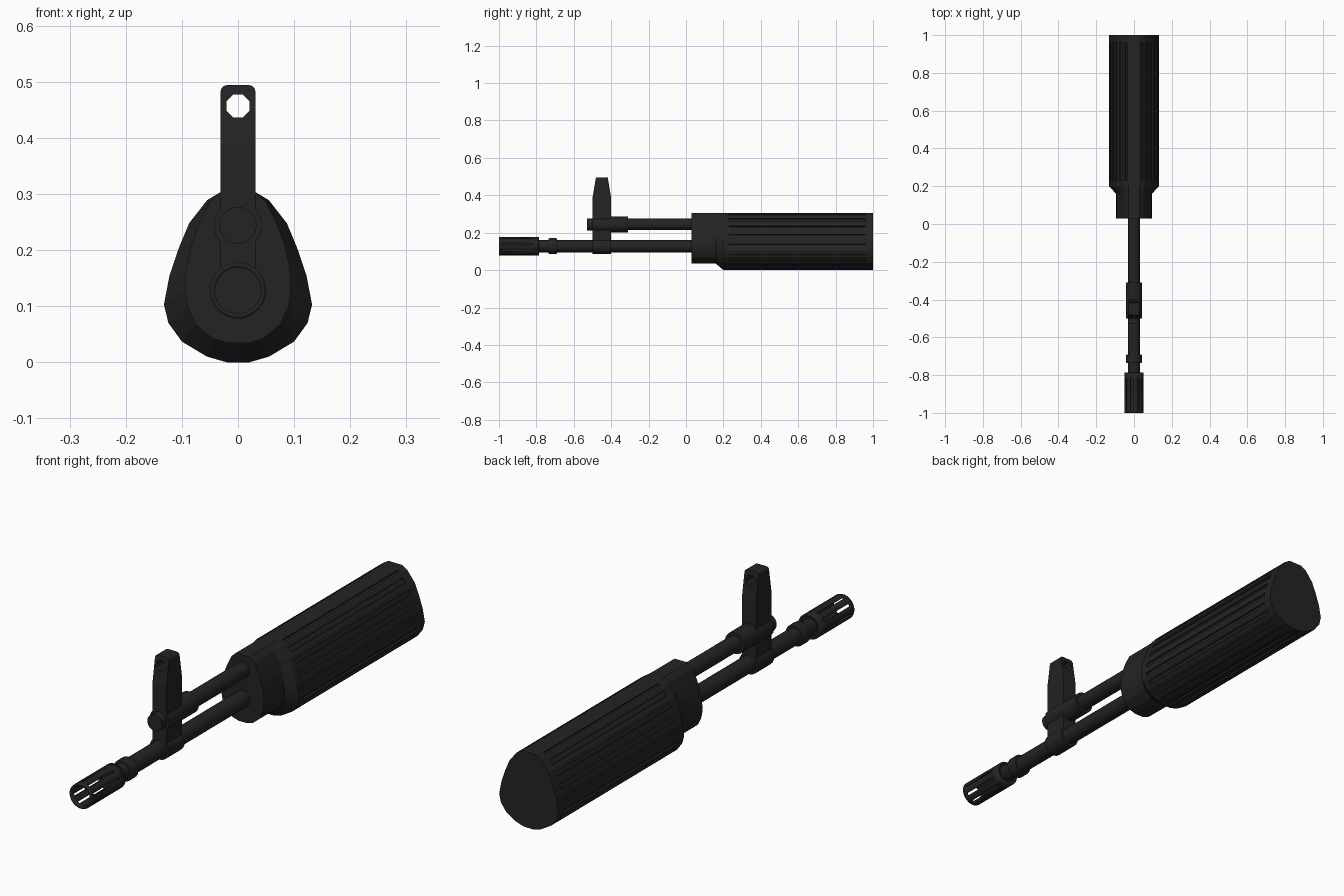
import bpy, bmesh, math
from mathutils import Vector

if "Cube" in bpy.data.objects:
    bpy.data.objects.remove(bpy.data.objects["Cube"])

black = bpy.data.materials.new("black metal")
black.diffuse_color = (0.017, 0.017, 0.017, 1)
black.use_nodes = True
black.node_tree.nodes["Principled BSDF"].inputs["Base Color"].default_value = black.diffuse_color

BARREL_Z, TUBE_Z = 0.128, 0.244


def finish(name, bm, smooth=True):
    bmesh.ops.recalc_face_normals(bm, faces=bm.faces)
    me = bpy.data.meshes.new(name)
    bm.to_mesh(me)
    bm.free()
    ob = bpy.data.objects.new(name, me)
    bpy.context.collection.objects.link(ob)
    me.materials.append(black)
    if smooth:
        bpy.ops.object.select_all(action='DESELECT')
        ob.select_set(True)
        bpy.context.view_layer.objects.active = ob
        bpy.ops.object.shade_smooth_by_angle(angle=math.radians(30))
    return ob


def loft(bm, rings, caps=True):
    """Join equal-sized closed rings of points; returns bands of faces."""
    vr = [[bm.verts.new(p) for p in r] for r in rings]
    n = len(vr[0])
    bands = [[bm.faces.new((a[i], a[(i + 1) % n], b[(i + 1) % n], b[i]))
              for i in range(n)] for a, b in zip(vr, vr[1:])]
    if caps:
        bm.faces.new(vr[0])
        bm.faces.new(vr[-1])
    return bands


def circle(r, y, z, n=24):
    return [(r * math.cos(2 * math.pi * (i + .5) / n), y,
             z + r * math.sin(2 * math.pi * (i + .5) / n)) for i in range(n)]


def turned(name, z, steps, caps=True):
    """Round part along y from (y, radius) steps."""
    bm = bmesh.new()
    loft(bm, [circle(r, y, z) for y, r in steps], caps)
    return finish(name, bm)


# Handguard: teardrop section with a narrower front collar and long grooves
BODY = [(.03, .304), (.055, .289), (.087, .248), (.105, .205), (.122, .155),
        (.132, .103), (.124, .07), (.1, .037), (.055, .01), (.02, 0)]
COLLAR = [(.03, .304), (.05, .286), (.07, .245), (.083, .21), (.092, .17),
          (.095, .13), (.09, .1), (.075, .067), (.045, .042), (.018, .034)]


def section(half, y):
    pts = half + [(-x, z) for x, z in reversed(half)]
    out = []
    for i, p in enumerate(pts):
        a, b = Vector(p), Vector(pts[(i + 1) % len(pts)])
        out += [a.lerp(b, t) for t in (0, .3, .7)]
    return [(v.x, y, v.y) for v in out]


bm = bmesh.new()
bands = loft(bm, [section(COLLAR, .03), section(COLLAR, .16), section(BODY, .2),
                  section(BODY, .23), section(BODY, .96), section(BODY, 1.0)])
bmesh.ops.recalc_face_normals(bm, faces=bm.faces)
grooves = [f for i, f in enumerate(bands[3]) if i % 3 == 1 and i < len(bands[3]) - 3]
bmesh.ops.inset_individual(bm, faces=grooves, thickness=0.0015, depth=-0.007)
finish("handguard", bm, smooth=False)

# Barrel and upper tube
turned("barrel", BARREL_Z, [(-.8, .033), (.05, .033)])
turned("barrel_ring", BARREL_Z, [(-.735, .04), (-.73, .043), (-.695, .043), (-.69, .04)])
turned("upper_tube", TUBE_Z, [(-.35, .031), (.05, .031)])
turned("tube_collar", TUBE_Z, [(-.5, .043), (-.31, .043)])
turned("tube_plug", TUBE_Z, [(-.53, .033), (-.49, .033)])
turned("post_base_ring", BARREL_Z, [(-.5, .043), (-.4, .043)])

# Muzzle sleeve: thin tube with eight open slots and a closed rear
bm = bmesh.new()
bands = loft(bm, [circle(.05, y, BARREL_Z) for y in (-1, -.985, -.82, -.785)], caps=False)
bmesh.ops.recalc_face_normals(bm, faces=bm.faces)
slots = [f for i, f in enumerate(bands[1]) if i % 3 == 0]
bmesh.ops.delete(bm, geom=slots, context='FACES')
sleeve = finish("muzzle_sleeve", bm)
mod = sleeve.modifiers.new("wall", 'SOLIDIFY')
mod.thickness = 0.009
mod.offset = -1
turned("muzzle_rear_plate", BARREL_Z, [(-.81, .043), (-.787, .043)])

# Front post: tapered side profile, rounded top corners, eye hole
side = [(-.5, .1), (-.5, .385), (-.482, .494), (-.418, .494), (-.4, .385), (-.4, .1)]
bm = bmesh.new()
loft(bm, [[(x, y, z) for y, z in side] for x in (-.031, .031)])
top = [e for e in bm.edges if all(v.co.z > .49 for v in e.verts)
       and abs(e.verts[0].co.x - e.verts[1].co.x) < .001]
bmesh.ops.bevel(bm, geom=top, offset=.011, segments=3, profile=.5, affect='EDGES')
post = finish("front_post", bm, smooth=False)

bm = bmesh.new()
loft(bm, [circle(.022, y, .457, 8) for y in (-.6, -.3)])
cutter = finish("hole_cutter", bm, smooth=False)
cutter.hide_render = True
cutter.hide_viewport = True
cut = post.modifiers.new("eye hole", 'BOOLEAN')
cut.object = cutter
cut.operation = 'DIFFERENCE'
cut.solver = 'EXACT'
